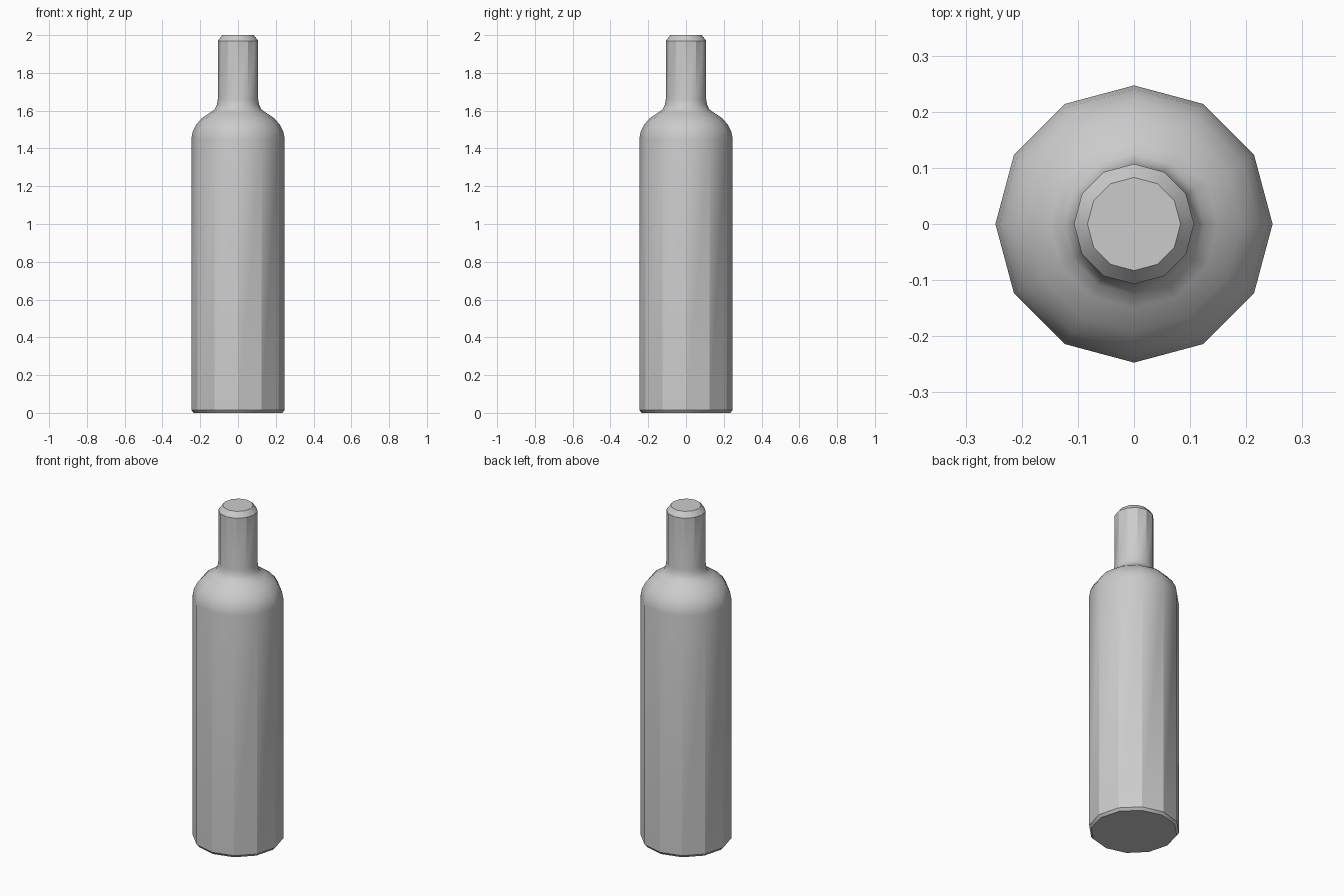
import bpy, bmesh, math

cube = bpy.data.objects.get("Cube")
if cube:
    bpy.data.objects.remove(cube, do_unlink=True)

SIDES = 12

# Single grey material
grey = bpy.data.materials.new("plain_grey")
grey.use_nodes = True
colour = (0.6, 0.6, 0.6, 1)
grey.diffuse_color = colour
grey.node_tree.nodes["Principled BSDF"].inputs["Base Color"].default_value = colour

# Bottle outline as (radius, height): base bevel, body, shoulder, neck, rim
profile = [(0.235, 0), (0.247, 0.015), (0.247, 1.45), (0.24, 1.49),
           (0.222, 1.525), (0.192, 1.56), (0.15, 1.588), (0.125, 1.605),
           (0.112, 1.63), (0.107, 1.66), (0.107, 1.97), (0.083, 2)]


def lathe(name, outline):
    """Turn an outline into a closed, faceted solid around z."""
    bm = bmesh.new()
    rings = []
    for r, z in outline:
        angles = [math.tau * i / SIDES for i in range(SIDES)]
        rings.append([bm.verts.new((r * math.cos(a), r * math.sin(a), z)) for a in angles])
    for low, high in zip(rings, rings[1:]):
        for i in range(SIDES):
            j = (i + 1) % SIDES
            bm.faces.new((low[i], low[j], high[j], high[i]))
    bm.faces.new(rings[0][::-1])
    bm.faces.new(rings[-1])
    mesh = bpy.data.meshes.new(name)
    bm.to_mesh(mesh)
    bm.free()
    obj = bpy.data.objects.new(name, mesh)
    bpy.context.collection.objects.link(obj)
    mesh.materials.append(grey)
    return obj


bottle = lathe("bottle", profile)

# Smooth the shoulder, keep the body and neck facets crisp
bpy.ops.object.select_all(action="DESELECT")
bottle.select_set(True)
bpy.context.view_layer.objects.active = bottle
bpy.ops.object.shade_smooth_by_angle(angle=math.radians(29.9))
